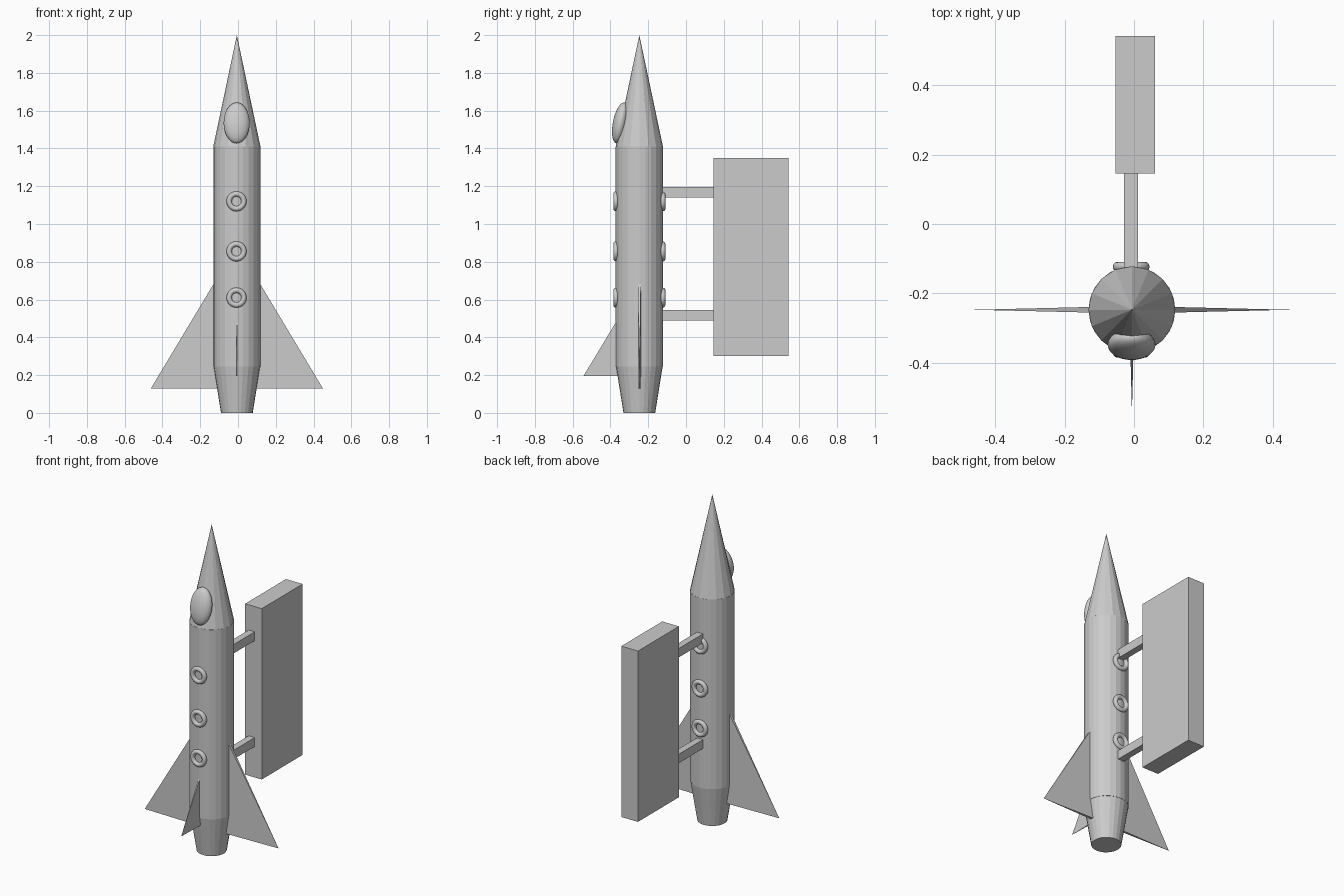
import bpy, bmesh, math
from mathutils import Matrix, Vector

if "Cube" in bpy.data.objects:
    bpy.data.objects.remove(bpy.data.objects["Cube"], do_unlink=True)

CX, CY = -0.006, -0.247      # rocket axis
BODY_R = 0.125

grey = bpy.data.materials.new("plain_grey")
grey.use_nodes = True
grey.diffuse_color = (0.6, 0.6, 0.6, 1)
grey.node_tree.nodes["Principled BSDF"].inputs["Base Color"].default_value = (0.6, 0.6, 0.6, 1)


def finish(name, smooth=None):
    ob = bpy.context.object
    ob.name = name
    ob.data.materials.append(grey)
    if smooth:
        bpy.ops.object.shade_smooth_by_angle(angle=math.radians(smooth))
    return ob


def round_part(name, r_low, r_high, z_low, z_high, sides):
    bpy.ops.mesh.primitive_cone_add(vertices=sides, radius1=r_low, radius2=r_high,
                                    depth=z_high - z_low,
                                    location=(CX, CY, (z_low + z_high) / 2))
    return finish(name)


def box(name, low, high):
    low, high = Vector(low), Vector(high)
    bpy.ops.mesh.primitive_cube_add(size=1, location=(low + high) / 2)
    bpy.context.object.scale = high - low
    return finish(name)


def fin(name, profile, angle, thick):
    """Triangular fin, thick at the root and sharp at the tip, turned about the axis.
    The profile is (top root, bottom root, tip) as distance from axis and height."""
    bm = bmesh.new()
    top, root, tip = profile
    rim = [bm.verts.new((r, s * thick, z)) for s in (-1, 1) for r, z in (top, root)]
    point = bm.verts.new((tip[0], 0, tip[1]))
    ta, ra, tb, rb = rim
    for face in ((ta, ra, point), (rb, tb, point), (ra, rb, point),
                 (tb, ta, point), (ta, tb, rb, ra)):
        bm.faces.new(face)
    bmesh.ops.recalc_face_normals(bm, faces=bm.faces)
    bm.transform(Matrix.Translation((CX, CY, 0)) @ Matrix.Rotation(angle, 4, "Z"))
    mesh = bpy.data.meshes.new(name)
    bm.to_mesh(mesh)
    bm.free()
    mesh.materials.append(grey)
    bpy.context.collection.objects.link(bpy.data.objects.new(name, mesh))


# Hull
round_part("tail_cone", 0.084, BODY_R - 0.001, 0, 0.25, 24)
round_part("body", BODY_R, BODY_R, 0.245, 1.41, 24)
round_part("nose_cone", BODY_R, 0, 1.41, 2.0, 16)

# Fins
side_profile = ((0.08, 0.755), (0.08, 0.13), (0.455, 0.13))
fin("left_fin", side_profile, 0, 0.009)
fin("right_fin", side_profile, math.pi, 0.009)
fin("front_fin", ((0.1, 0.52), (0.1, 0.195), (0.296, 0.195)), -math.pi / 2, 0.005)

# Cockpit bubble
bpy.ops.mesh.primitive_uv_sphere_add(segments=32, ring_count=16, radius=1,
                                     location=(CX - 0.001, -0.347, 1.535),
                                     rotation=(-0.2, 0, 0))
bpy.context.object.scale = (0.069, 0.04, 0.11)
finish("cockpit", 40)

# Porthole rings, front and back
for side, y in (("front", CY - BODY_R + 0.001), ("back", CY + BODY_R - 0.001)):
    for i, z in enumerate((0.61, 0.855, 1.12)):
        bpy.ops.mesh.primitive_torus_add(major_radius=0.039, minor_radius=0.014,
                                         major_segments=32, minor_segments=12,
                                         location=(CX - 0.002, y, z),
                                         rotation=(math.pi / 2, 0, 0))
        finish(f"{side}_porthole_{i + 1}", 40)

# Rear slab and its struts
box("rear_slab", (-0.053, 0.145, 0.3), (0.06, 0.542, 1.35))
for name, z in (("lower_strut", 0.49), ("upper_strut", 1.14)):
    box(name, (-0.029, -0.15, z), (0.012, 0.16, z + 0.055))
